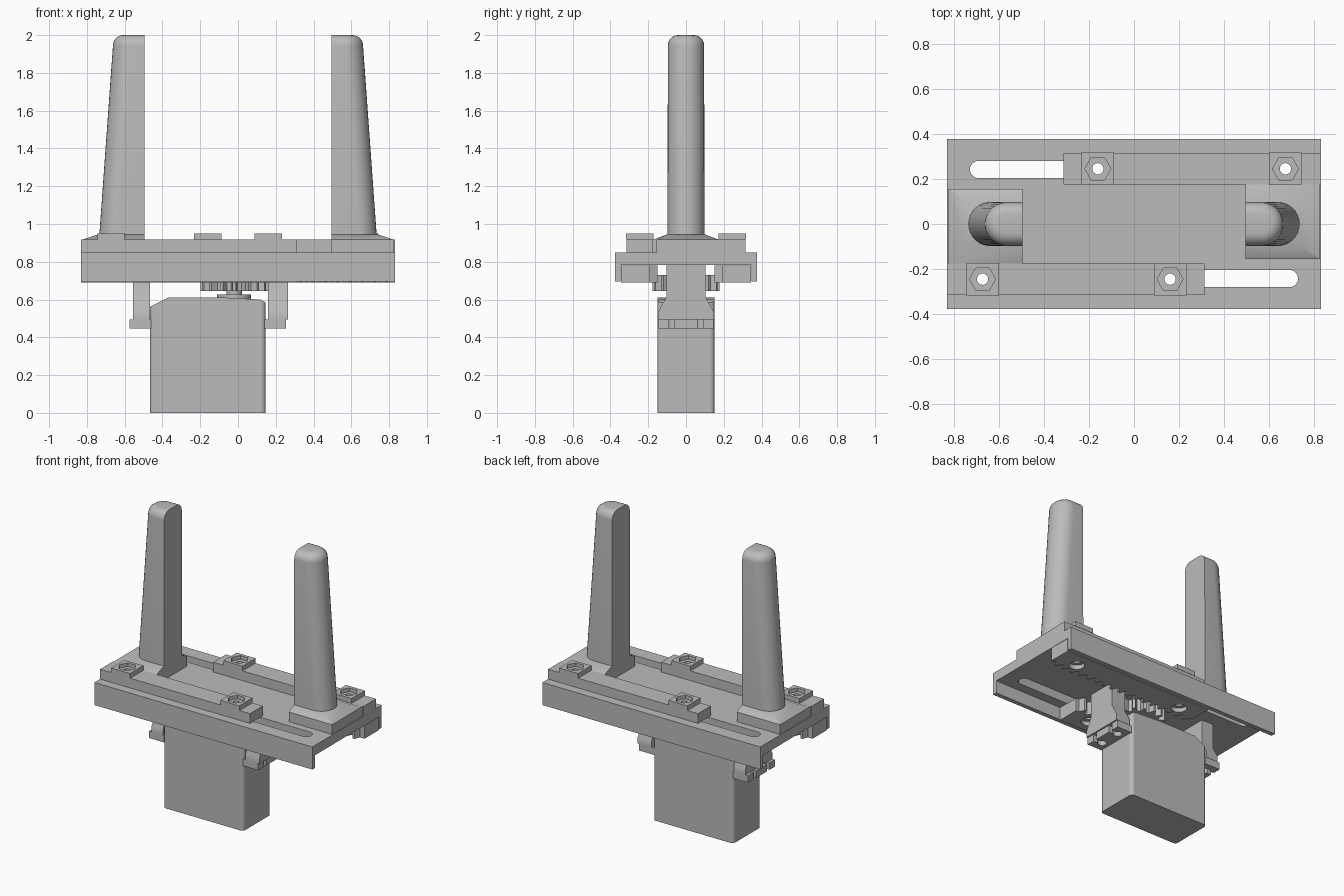
import bpy, bmesh
from math import pi, sin, cos
from mathutils import Matrix

cube = bpy.data.objects.get("Cube")
if cube:
    bpy.data.objects.remove(cube, do_unlink=True)

grey = bpy.data.materials.new("plain grey")
grey.use_nodes = True
colour = (0.5, 0.5, 0.5, 1)
grey.diffuse_color = colour
grey.node_tree.nodes["Principled BSDF"].inputs["Base Color"].default_value = colour
parts = []


def loft(name, rings):
    """Closed solid through a list of matching point rings."""
    bm = bmesh.new()
    loops = [[bm.verts.new(p) for p in ring] for ring in rings]
    n = len(loops[0])
    for a, b in zip(loops, loops[1:]):
        for i in range(n):
            j = (i + 1) % n
            bm.faces.new((a[i], a[j], b[j], b[i]))
    bm.faces.new(loops[0][::-1])
    bm.faces.new(loops[-1])
    bmesh.ops.recalc_face_normals(bm, faces=bm.faces)
    mesh = bpy.data.meshes.new(name)
    bm.to_mesh(mesh)
    bm.free()
    mesh.materials.append(grey)
    ob = bpy.data.objects.new(name, mesh)
    bpy.context.collection.objects.link(ob)
    parts.append(ob)
    return ob


def prism(name, outline, axis, lo, hi):
    """Extrude a 2D outline along an axis."""
    place = {"x": lambda a, b, t: (t, a, b),
             "y": lambda a, b, t: (a, t, b),
             "z": lambda a, b, t: (a, b, t)}[axis]
    return loft(name, [[place(a, b, t) for a, b in outline] for t in (lo, hi)])


def box(name, x, y, z):
    return prism(name, [(x[0], y[0]), (x[1], y[0]), (x[1], y[1]), (x[0], y[1])], "z", *z)


def circle(x, y, r, n=24):
    return [(x + r * cos(2 * pi * i / n), y + r * sin(2 * pi * i / n)) for i in range(n)]


def modify(ob, kind, **settings):
    mod = ob.modifiers.new(kind, kind)
    for key, value in settings.items():
        setattr(mod, key, value)
    bpy.context.view_layer.objects.active = ob
    bpy.ops.object.modifier_apply(modifier=mod.name)


def cut(ob, cutter):
    modify(ob, "BOOLEAN", operation="DIFFERENCE", solver="EXACT", object=cutter)
    parts.remove(cutter)
    bpy.data.objects.remove(cutter, do_unlink=True)


# Guide plate: channel section with two long slots
plate = prism("guide_plate", [
    (-.377, .695), (-.347, .695), (-.347, .782), (.347, .782),
    (.347, .695), (.377, .695), (.377, .85), (-.377, .85)], "x", -.83, .83)
for side in (-1, 1):
    y, r, reach = side * .242, .038, .69
    arc = [pi * i / 12 - pi / 2 for i in range(13)]
    slot = [(reach + r * cos(a), y + r * sin(a)) for a in arc]
    slot += [(-reach - r * cos(a), y - r * sin(a)) for a in arc]
    cut(plate, prism("slot_cutter", slot, "z", .6, 1))


# One sliding jaw; the second is the same turned half round
def jaw(label, turn):
    first = len(parts)
    bolts = [(-.16, .245), (.672, .245)]

    rail = box(label + "_rail", (-.312, .83), (.175, .315), (.85, .917))

    # Rack under the plate, teeth facing the pinion
    pitch, tip, root = .065, .152, .19
    comb = [(.83, .345), (-.312, .345), (-.312, root)]
    for i in range(17):
        x = -.29 + i * pitch
        comb += [(x, root), (x + .015, tip), (x + .03, tip), (x + .045, root)]
    comb.append((.83, root))
    rack = prism(label + "_rack", comb, "z", .69, .78)

    # Square nut seats with hexagon pockets and bolt holes
    for x, y in bolts:
        seat = box(label + "_nut_seat", (x - .072, x + .072), (y - .072, y + .072), (.917, .95))
        cut(seat, prism("hex_cutter", circle(x, y, .058, 6), "z", .925, 1))
        for ob in (seat, rail, rack):
            cut(ob, prism("bolt_cutter", circle(x, y, .025), "z", .6, 1))
        cut(rack, prism("recess_cutter", circle(x, y, .05), "z", .6, .72))

    # Finger foot with a sloping top
    box(label + "_foot", (.495, .825), (-.155, .175), (.85, .917))
    loft(label + "_foot_slope", [
        [(.495, -.155, .917), (.825, -.155, .917), (.825, .175, .917), (.495, .175, .917)],
        [(.495, -.1, .945), (.74, -.1, .945), (.74, .1, .945), (.495, .1, .945)]])

    # Tapered finger, flat inside and round outside, with a rounded tip
    sections = [(.93, .735, .098)]
    for i in range(7):
        a = pi / 2 * i / 6
        inset = .055 * (1 - cos(a))
        sections.append((1.945 + .055 * sin(a), .662 - inset, .096 - inset))
    rings = []
    for z, outer, r in sections:
        ring = [(.495, -r, z)]
        for i in range(17):
            a = pi * i / 16 - pi / 2
            ring.append((outer - r + r * cos(a), r * sin(a), z))
        rings.append(ring + [(.495, r, z)])
    loft(label + "_finger", rings)

    for ob in parts[first:]:
        ob.data.transform(Matrix.Rotation(turn, 4, "Z"))


jaw("left_jaw", 0)
jaw("right_jaw", pi)

# Servo motor body and sloping cap
body = box("servo_body", (-.465, .145), (-.15, .15), (0, .55))
cap = prism("servo_cap", [(-.465, .55), (.145, .55), (.145, .585), (.12, .6),
                          (-.1, .612), (-.37, .61), (-.465, .562)], "y", -.15, .15)
for ob in (body, cap):
    rounding = ob.modifiers.new("rounding", "BEVEL")
    rounding.width = .02
    rounding.segments = 3
    rounding.limit_method = "WEIGHT"
    weights = ob.data.attributes.new("bevel_weight_edge", "FLOAT", "EDGE")
    for edge in ob.data.edges:
        a, b = (ob.data.vertices[v].co for v in edge.vertices)
        corner = max(abs(a.x - b.x), abs(a.y - b.y)) < .001
        weights.data[edge.index].value = 1.0 if corner else 0.0

# Output shaft and pinion
gx = -.02
prism("servo_collar", circle(gx, 0, .09), "z", .6, .627)
prism("output_shaft", circle(gx, 0, .04), "z", .62, .65)
gear = []
teeth = 16
for i in range(teeth):
    for r, offset in ((.142, -.3), (.178, -.12), (.178, .12), (.142, .3)):
        a = 2 * pi * (i + offset) / teeth
        gear.append((gx + r * cos(a), r * sin(a)))
pinion = prism("pinion", gear, "z", .645, .73)
cut(pinion, prism("screw_cutter", circle(gx, 0, .03), "z", .69, .8))

# Mounting ears and the flared brackets that hang from the plate
flare = [(-.147, .495), (.147, .495), (.147, .535), (.103, .615),
         (.103, .785), (-.103, .785), (-.103, .615), (-.147, .535)]
for label, inner, outer, near, far in (("left", .14, .255, .16, .265),
                                       ("right", -.46, -.575, -.467, -.555)):
    ear = box(label + "_ear", sorted((inner, outer)), (-.145, .145), (.447, .495))
    middle = (inner + outer) / 2
    for y in (-.075, .075):
        cut(ear, prism("ear_hole_cutter", circle(middle, y, .028), "z", .4, .6))
        cut(ear, box("ear_slit_cutter", sorted((middle, outer * 1.2)),
                     (y - .014, y + .014), (.4, .6)))
    prism(label + "_bracket", flare, "x", *sorted((near, far)))

# Smooth the round surfaces, keep edges crisp
bpy.ops.object.select_all(action="DESELECT")
for ob in parts:
    ob.select_set(True)
bpy.context.view_layer.objects.active = parts[0]
bpy.ops.object.shade_smooth_by_angle(angle=pi / 6)
